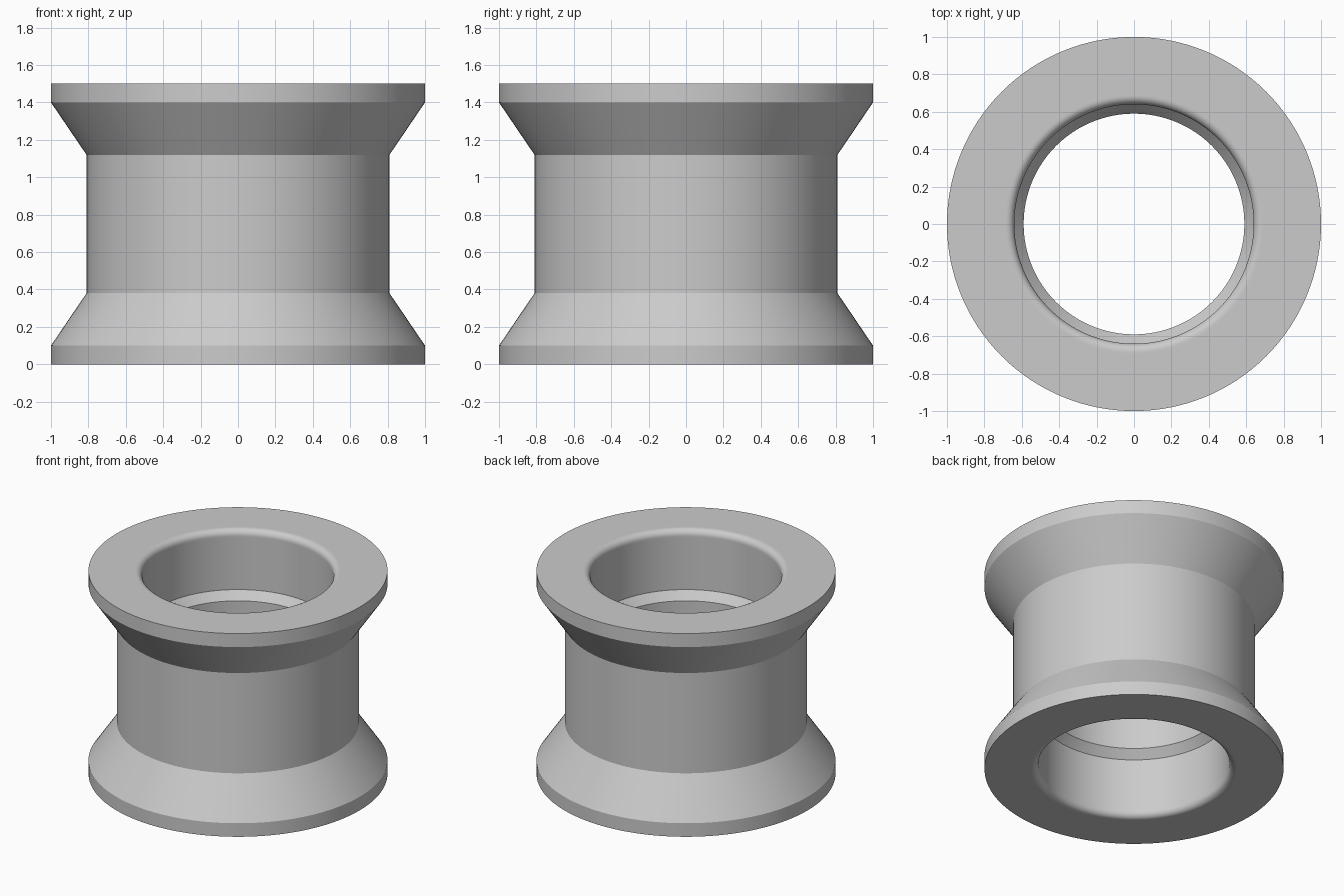
import bpy
import bmesh
from math import cos, sin, pi, radians

old = bpy.data.objects.get("Cube")
if old:
    bpy.data.objects.remove(old, do_unlink=True)

HEIGHT = 1.5
SEGMENTS = 128
BORE, FILLET = 0.64, 0.045

grey = bpy.data.materials.new("plain grey")
grey.use_nodes = True
colour = (0.6, 0.6, 0.6, 1)
grey.diffuse_color = colour
grey.node_tree.nodes["Principled BSDF"].inputs["Base Color"].default_value = colour


def mirrored(points):
    """Add the upper half of a profile, mirrored about mid height."""
    return points + [(r, HEIGHT - z) for r, z in reversed(points)]


def lathe(name, profile):
    """Revolve a closed (radius, height) profile around the z axis."""
    bm = bmesh.new()
    rings = []
    for i in range(SEGMENTS):
        a = 2 * pi * i / SEGMENTS
        rings.append([bm.verts.new((r * cos(a), r * sin(a), z)) for r, z in profile])
    n = len(profile)
    for i, ring in enumerate(rings):
        following = rings[(i + 1) % SEGMENTS]
        for j in range(n):
            k = (j + 1) % n
            bm.faces.new((ring[j], following[j], following[k], ring[k]))
    bmesh.ops.recalc_face_normals(bm, faces=bm.faces)
    mesh = bpy.data.meshes.new(name)
    bm.to_mesh(mesh)
    bm.free()
    mesh.materials.append(grey)
    obj = bpy.data.objects.new(name, mesh)
    bpy.context.collection.objects.link(obj)
    bpy.ops.object.select_all(action='DESELECT')
    obj.select_set(True)
    bpy.context.view_layer.objects.active = obj
    bpy.ops.object.shade_smooth_by_angle(angle=radians(22))
    return obj


# Outer wall: narrow waist flaring into a rimmed flange
outer = [(0.81, 0.38), (1, 0.1), (1, 0)]

# Rounded mouth of the bore, with a support loop on the flat face
mouth = [(BORE + FILLET + 0.01, 0)]
for i in range(9):
    a = pi / 2 * i / 8
    mouth.append((BORE + FILLET * (1 - sin(a)), FILLET * (1 - cos(a))))

# Bore wall and chamfered step to the tighter middle
bore = [(BORE, FILLET + 0.01), (BORE, 0.44), (0.59, 0.5)]

lathe("flanged_bushing", mirrored(outer + mouth + bore))
